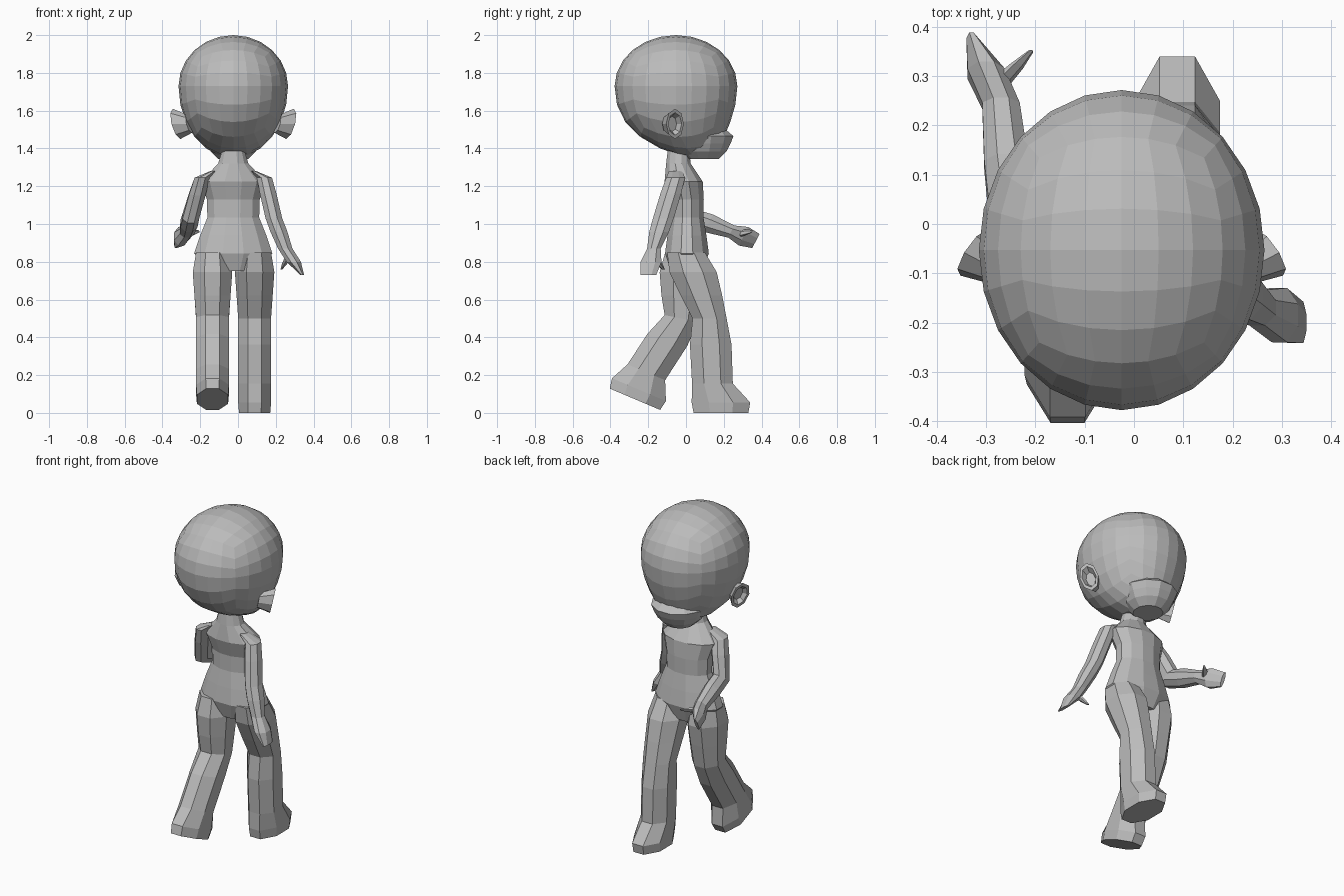
import bpy, bmesh
from math import cos, sin, tan, pi
from mathutils import Vector, Matrix

default_cube = bpy.data.objects.get("Cube")
if default_cube:
    bpy.data.objects.remove(default_cube)

BODY_MIDDLE = -0.025

clay = bpy.data.materials.new("clay_grey")
clay.use_nodes = True
clay.diffuse_color = (0.5, 0.5, 0.5, 1)
shader = clay.node_tree.nodes["Principled BSDF"]
shader.inputs["Base Color"].default_value = clay.diffuse_color


def finish(name, bm):
    """Turn a bmesh into a flat-shaded object."""
    bmesh.ops.recalc_face_normals(bm, faces=bm.faces)
    mesh = bpy.data.meshes.new(name)
    bm.to_mesh(mesh)
    bm.free()
    mesh.materials.append(clay)
    part = bpy.data.objects.new(name, mesh)
    bpy.context.collection.objects.link(part)


def bridge(name, rings):
    """Join closed rings of points into a capped tube."""
    bm = bmesh.new()
    loops = [[bm.verts.new(point) for point in ring] for ring in rings]
    for low, high in zip(loops, loops[1:]):
        for i in range(len(low)):
            j = (i + 1) % len(low)
            bm.faces.new((low[i], low[j], high[j], high[i]))
    bm.faces.new(loops[0])
    bm.faces.new(loops[-1])
    finish(name, bm)


def ring(centre, wide, deep, pitch=0, sides=8):
    """A flat-fronted polygon with half sizes wide and deep, tilted about x."""
    turn = Matrix.Rotation(pitch, 3, "X")
    points = []
    for i in range(sides):
        angle = 2 * pi * (i + 0.5) / sides
        corner = Vector((wide * cos(angle), deep * sin(angle), 0)) / cos(pi / sides)
        points.append(Vector(centre) + turn @ corner)
    return points


def make_head():
    """A subdivided cube rounded into a skull, tucked in at the nape."""
    bm = bmesh.new()
    bmesh.ops.create_cube(bm, size=2)
    bmesh.ops.subdivide_edges(bm, edges=bm.edges[:], cuts=5, use_grid_fill=True)
    for vert in bm.verts:
        # Even out the facets before rounding
        ball = Vector([tan(c * pi / 4) for c in vert.co]).normalized()
        low = max(0, -ball.z)
        tuck = 1 - 0.2 * low ** 3 if ball.y < 0 else 1
        vert.co = (
            BODY_MIDDLE + ball.x * 0.29,
            ball.y * 0.325 * tuck + 0.1 * low ** 4 - 0.053,
            ball.z * (0.27 if ball.z > 0 else 0.38) + 1.73,
        )
    finish("head", bm)


def make_ear(name, side):
    """A shallow bowl facing outward and forward."""
    outward = Vector((side * 0.85, 0.5, 0))
    across = Vector((-side * 0.5, 0.85, 0))
    centre = Vector((BODY_MIDDLE + side * 0.3, -0.058, 1.53))
    rings = []
    # Root, back of the rim, rim, inner rim and hollow
    for size, depth in ((0.6, -0.08), (0.9, -0.02), (1, 0), (0.75, 0), (0.5, -0.03)):
        loop = []
        for i in range(8):
            angle = pi * i / 4
            rise = 0.08 * size * sin(angle)
            lean = Vector((side * rise / 4, 0, rise))
            spread = across * (0.055 * size * cos(angle))
            loop.append(centre + spread + outward * depth + lean)
        rings.append(loop)
    bridge(name, rings)


def make_leg(name, x, hip, knee, ankle, toe_reach, pitch):
    """Flared trouser leg running into a foot; joints are y and z."""
    hip, knee, ankle = (Vector((x, y, z)) for y, z in (hip, knee, ankle))
    turn = Matrix.Rotation(pitch, 3, "X")
    foot = ankle + turn @ Vector((0, toe_reach, -0.1))
    sole = foot + turn @ Vector((0, 0, -0.055))
    wide = 0.087
    bridge(name, [
        ring(hip, wide, 0.1),
        ring(hip.lerp(knee, 0.3), wide * 1.2, 0.125),
        ring(hip.lerp(knee, 0.65), wide * 1.1, 0.11),
        ring(knee, wide, 0.09, pitch / 2),
        ring(knee.lerp(ankle, 0.4), wide, 0.11, pitch * 0.75),
        ring(ankle, wide, 0.108, pitch),
        ring(foot, wide, 0.155, pitch),
        ring(sole, wide * 0.95, 0.145, pitch),
    ])


def make_arm(side, shoulder, elbow, wrist, fingers, thumb, bend):
    """Arm with a mitten hand and a pointed thumb."""
    shoulder, elbow, wrist, fingers, thumb = map(
        Vector, (shoulder, elbow, wrist, fingers, thumb))
    # The top ring slopes in toward the neck
    collar = shoulder.lerp(Vector((BODY_MIDDLE, shoulder.y, shoulder.z)), 0.35)
    collar.z += 0.035
    bridge(side + "_arm", [
        ring(collar, 0.015, 0.035),
        ring(shoulder, 0.04, 0.05),
        ring(shoulder.lerp(elbow, 0.4), 0.044, 0.055, bend / 5),
        ring(elbow, 0.044, 0.055, bend * 0.6),
        ring(elbow.lerp(wrist, 0.45), 0.045, 0.052, bend),
        ring(wrist, 0.038, 0.036, bend),
        ring(wrist.lerp(fingers, 0.5), 0.038, 0.055, bend),
        ring(fingers, 0.01, 0.042, bend),
    ])
    palm = wrist.lerp(fingers, 0.25)
    bridge(side + "_thumb", [
        ring(palm, 0.02, 0.022, bend, 6),
        ring(palm.lerp(thumb, 0.6), 0.014, 0.016, bend, 6),
        ring(thumb, 0.005, 0.007, bend, 6),
    ])


# Head with a wide jutting jaw and two ears
make_head()
bridge("jaw", [
    ring((BODY_MIDDLE, 0.09, 1.345 + 0.04 * i), wide, wide * 1.04, 0, 12)
    for i, wide in enumerate((0.08, 0.12, 0.14, 0.155, 0.11))
])
make_ear("left_ear", 1)
make_ear("right_ear", -1)

# Torso from pelvis to neck: the shoulders and neck sit further back
torso_rings = []
for i, wide in enumerate((0.13, 0.207, 0.175, 0.137, 0.14, 0.17, 0.08, 0.052)):
    z = 0.75 + 0.095 * i
    y = max(-0.04, min(0.005, 0.6 - z / 2))
    torso_rings.append(ring((BODY_MIDDLE, y, z), wide, 0.033 + 0.4 * wide, 0, 12))
bridge("torso", torso_rings)

# Legs in mid stride
make_leg("left_leg", 0.088, (0, 0.85), (0.125, 0.5), (0.14, 0.155), 0.045, 0)
make_leg("right_leg", -0.135, (-0.01, 0.85), (-0.025, 0.5), (-0.21, 0.215), 0, -0.4)

# Left arm swings back, right arm reaches forward
make_arm("left", (0.14, -0.055, 1.245), (0.19, -0.12, 1.03), (0.25, -0.17, 0.87),
         (0.34, -0.2, 0.73), (0.23, -0.12, 0.76), 0)
make_arm("right", (-0.19, -0.055, 1.245), (-0.25, 0.02, 1.04), (-0.27, 0.24, 0.96),
         (-0.33, 0.37, 0.91), (-0.21, 0.35, 0.96), 1.1)
